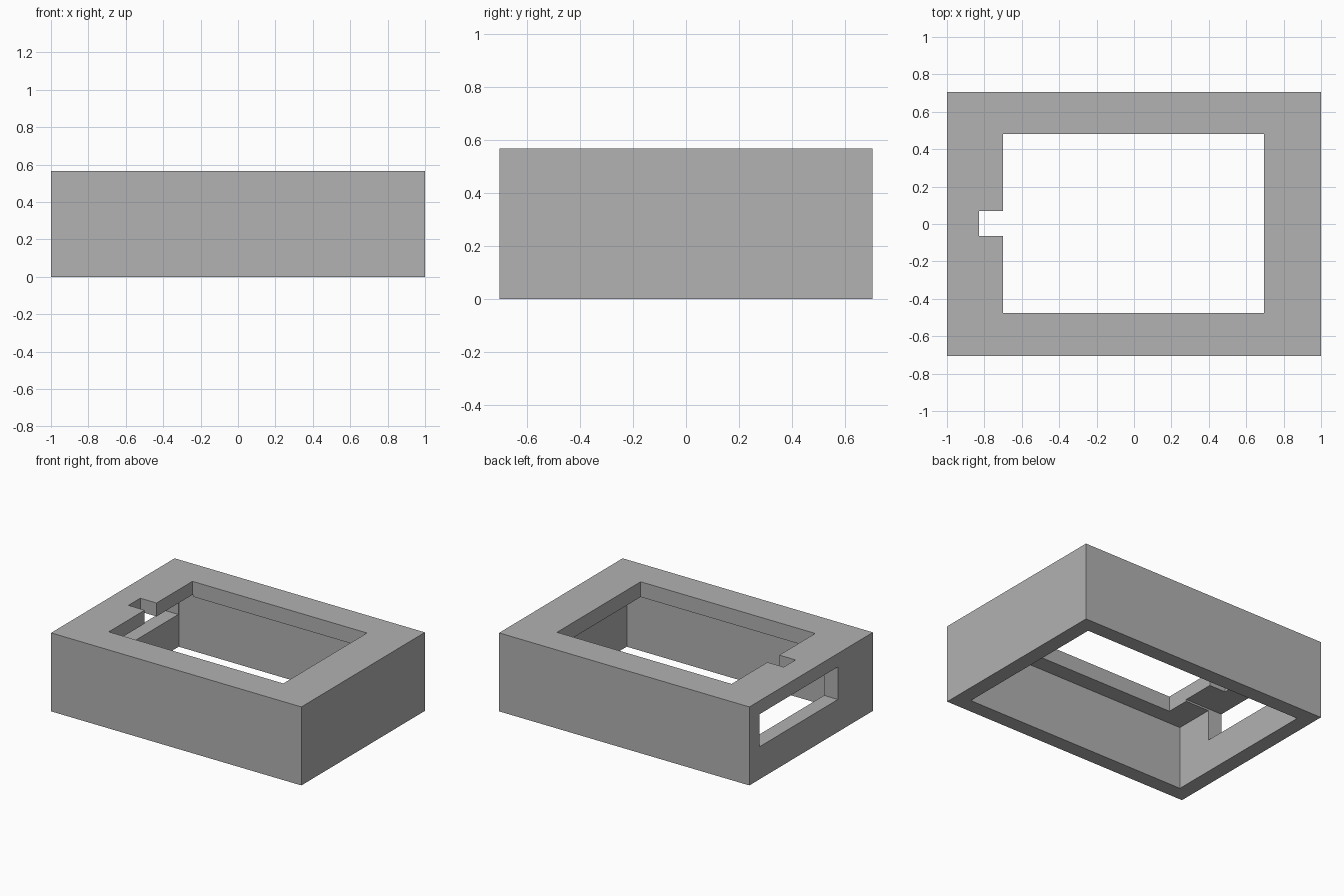
import bpy

cube = bpy.data.objects.get("Cube")
if cube:
    bpy.data.objects.remove(cube, do_unlink=True)

HEIGHT, WALL, HALF_X, HALF_Y = 0.567, 0.11, 1.0, 0.705
CEILING = HEIGHT - WALL

grey = bpy.data.materials.new("plain grey")
grey.use_nodes = True
colour = (0.445, 0.445, 0.445, 1)
grey.diffuse_color = colour
grey.node_tree.nodes["Principled BSDF"].inputs["Base Color"].default_value = colour


def box(name, x, y, z):
    """Axis-aligned box from (low, high) ranges."""
    ranges = (x, y, z)
    bpy.ops.mesh.primitive_cube_add(size=1, location=[(a + b) / 2 for a, b in ranges])
    obj = bpy.context.object
    obj.name = name
    obj.scale = [b - a for a, b in ranges]
    bpy.ops.object.transform_apply(location=True, rotation=False, scale=True)
    obj.data.materials.append(grey)
    return obj


def cut(target, *ranges):
    """Subtract a box from the target and discard the cutter."""
    cutter = box("cutter", *ranges)
    cutter.hide_render = True
    mod = target.modifiers.new("cut", 'BOOLEAN')
    mod.operation = 'DIFFERENCE'
    mod.solver = 'EXACT'
    mod.object = cutter
    bpy.context.view_layer.objects.active = target
    bpy.ops.object.modifier_apply(modifier=mod.name)
    bpy.data.objects.remove(cutter, do_unlink=True)


# Outer casing
casing = box("casing", (-HALF_X, HALF_X), (-HALF_Y, HALF_Y), (0, HEIGHT))

# Hollow interior, open at the bottom
inner_x, inner_y = HALF_X - WALL, HALF_Y - WALL
cut(casing, (-inner_x, inner_x), (-inner_y, inner_y), (-0.2, CEILING))

# Display opening in the top, with a small notch on one side
cut(casing, (-0.7, 0.695), (-0.475, 0.48), (0.3, 0.8))
cut(casing, (-0.83, -0.6), (-0.065, 0.07), (0.3, 0.8))

# Side window, which also shaves a shallow recess into the ceiling
cut(casing, (-1.2, -0.69), (-0.305, 0.59), (0.235, 0.47))
